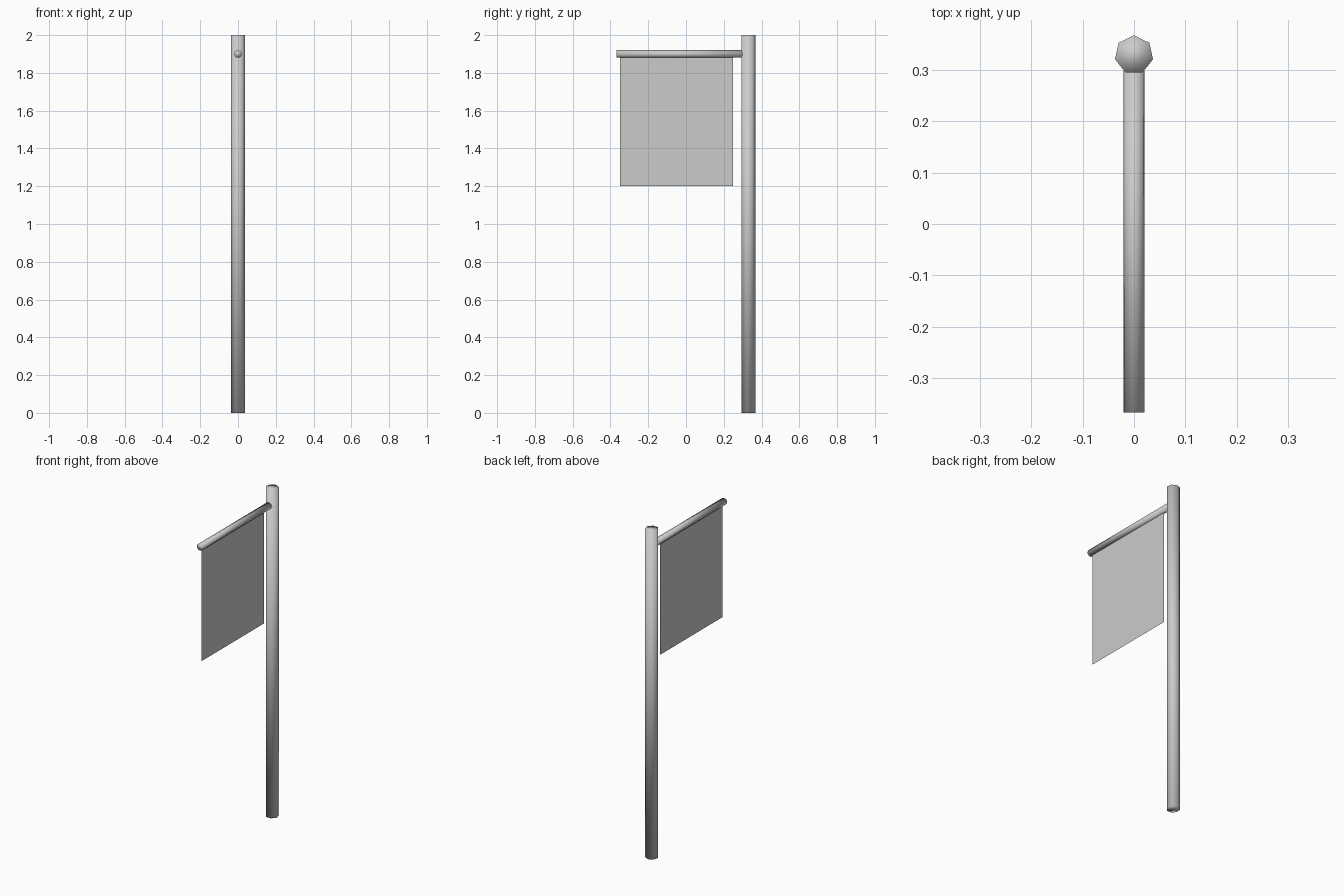
import bpy, bmesh
from math import sin, cos, pi

if "Cube" in bpy.data.objects:
    bpy.data.objects.remove(bpy.data.objects["Cube"])


def rod(name, radius, length, location, rotation=(0, 0, 0), sides=7):
    """Capped smooth rod along local z, first corner towards local +y."""
    bm = bmesh.new()
    ring = [bm.verts.new((-radius * sin(2 * pi * i / sides),
                          radius * cos(2 * pi * i / sides), 0)) for i in range(sides)]
    base = bm.faces.new(ring)
    top = bmesh.ops.extrude_face_region(bm, geom=[base], use_keep_orig=True)
    verts = [g for g in top["geom"] if isinstance(g, bmesh.types.BMVert)]
    bmesh.ops.translate(bm, verts=verts, vec=(0, 0, length))
    bmesh.ops.recalc_face_normals(bm, faces=bm.faces)
    for f in bm.faces:
        f.smooth = True
    mesh = bpy.data.meshes.new(name)
    bm.to_mesh(mesh)
    bm.free()
    obj = bpy.data.objects.new(name, mesh)
    obj.location, obj.rotation_euler = location, rotation
    bpy.context.collection.objects.link(obj)
    return obj


# upright pole
rod("pole", 0.038, 2.0, (0, 0.329, 0))

# horizontal arm reaching forward from the pole
rod("arm", 0.021, 0.665, (0, 0.298, 1.9), (pi / 2, 0, 0))

# cloth banner hanging under the arm
bpy.ops.mesh.primitive_plane_add(size=1, location=(0, -0.05, 1.55), rotation=(0, pi / 2, 0))
banner = bpy.context.object
banner.name = "banner"
banner.scale = (0.7, 0.6, 1)
